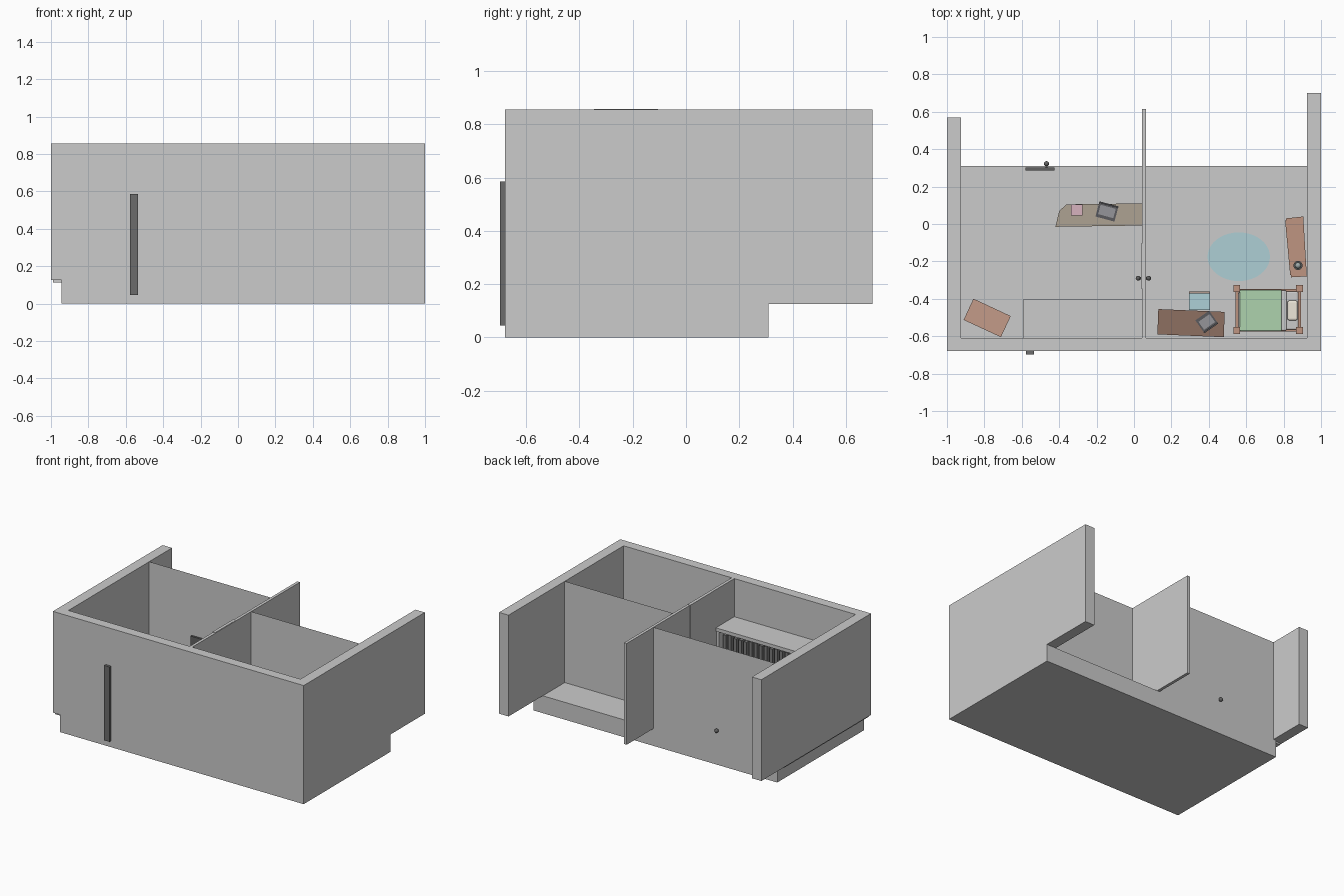
import bpy, bmesh, math, random
from mathutils import Vector, Matrix

if "Cube" in bpy.data.objects:
    bpy.data.objects.remove(bpy.data.objects["Cube"])
random.seed(3)
FL = 0.125   # floor level
TOP = 0.855  # wall top
mats = {}

def paint(o, c):
    if c:
        if c not in mats:
            mats[c] = bpy.data.materials.new("paint")
            mats[c].diffuse_color = (*c, 1)
        o.data.materials.append(mats[c])
    return o

def finish(name, bm, c=None):
    bmesh.ops.recalc_face_normals(bm, faces=bm.faces)
    me = bpy.data.meshes.new(name)
    bm.to_mesh(me)
    bm.free()
    o = bpy.data.objects.new(name, me)
    bpy.context.collection.objects.link(o)
    return paint(o, c)

def box(name, x, y, z, c=None, rot=None, bevel=0):
    """Box from ranges; rot = (degrees, pivot x, pivot y)."""
    bm = bmesh.new()
    bmesh.ops.create_cube(bm, size=1)
    for v in bm.verts:
        v.co = Vector((r[0] + (r[1] - r[0]) * (k + .5)) for r, k in zip((x, y, z), v.co))
    if rot:
        bmesh.ops.rotate(bm, verts=bm.verts, cent=(rot[1], rot[2], 0),
                         matrix=Matrix.Rotation(math.radians(rot[0]), 3, 'Z'))
    o = finish(name, bm, c)
    if bevel:
        m = o.modifiers.new("bevel", 'BEVEL')
        m.width, m.segments = bevel, 3
    return o

def prism(name, pts, z0, z1, c=None):
    bm = bmesh.new()
    f = bm.faces.new([bm.verts.new((x, y, z0)) for x, y in pts])
    e = bmesh.ops.extrude_face_region(bm, geom=[f])
    bmesh.ops.translate(bm, verts=[v for v in e['geom'] if isinstance(v, bmesh.types.BMVert)],
                        vec=(0, 0, z1 - z0))
    return finish(name, bm, c)

def rod(name, p, q, r, c=None, n=16):
    p, q = Vector(p), Vector(q)
    bm = bmesh.new()
    m = Matrix.Translation((p + q) / 2) @ (q - p).to_track_quat('Z', 'Y').to_matrix().to_4x4()
    bmesh.ops.create_cone(bm, cap_ends=True, segments=n, radius1=r, radius2=r,
                          depth=(q - p).length, matrix=m)
    return finish(name, bm, c)

def ball(name, p, r, c=None):
    bm = bmesh.new()
    bmesh.ops.create_uvsphere(bm, u_segments=16, v_segments=10, radius=r, matrix=Matrix.Translation(p))
    for f in bm.faces:
        f.smooth = True
    return finish(name, bm, c)

def sheet(name, x0, x1, y):
    bm = bmesh.new()
    bm.faces.new([bm.verts.new(p) for p in ((x0, y, FL), (x1, y, FL), (x1, y, TOP), (x0, y, TOP))])
    return finish(name, bm)

def laptop(name, cx, cy, z, deg, w, d, flip=1):
    dark, key = (.1, .1, .11), (.3, .3, .32)
    r = (deg, cx, cy)
    box(name + "_base", (cx - w/2, cx + w/2), (cy - d/2, cy + d/2), (z, z + .006), dark, r)
    box(name + "_keys", (cx - w*.4, cx + w*.4), (cy - d*.3, cy + d*.35), (z + .006, z + .008), key, r)
    e = cy + flip * d/2
    box(name + "_screen", (cx - w/2, cx + w/2), (e - .004, e + .004), (z, z + d), dark, r)

dark = (.12, .12, .12)
# shell
box("floor", (-.945, 1), (-.68, .31), (0, FL))
box("floor_lip", (-.99, -.945), (-.67, .30), (.113, FL))
box("front_wall", (-.925, 1), (-.68, -.61), (FL, TOP))
box("left_wall", (-1, -.925), (-.68, .57), (FL, TOP))
box("right_wall", (.925, 1), (-.61, .70), (FL, TOP))
box("dividing_wall", (.042, .063), (-.61, .615), (FL, TOP))
sheet("back_wall_left_room", -.925, .042, .31)
sheet("back_wall_right_room", .063, .925, .06)

# doors with handles
box("back_door", (-.58, -.425), (.287, .302), (FL, .42), dark)
rod("back_handle_stem", (-.468, .285, .25), (-.468, .325, .25), .006, dark)
ball("back_handle_knob", (-.468, .322, .25), .014, dark)
box("inner_door", (.038, .06), (-.345, -.105), (FL, TOP + .002))
rod("inner_handle_stem", (.022, -.29, .42), (.08, -.29, .42), .006, dark)
for i, x in enumerate((.022, .078)):
    ball(f"inner_handle_knob_{i}", (x, -.29, .42), .013, dark)

# loose board on the front of the house
box("outer_board", (-.578, -.535), (-.698, -.68), (.045, .585), (.15, .15, .15))

# bookcase
box("bookcase_top", (-.59, .042), (-.61, -.40), (.555, .58))
for i, x in enumerate((-.59, .022)):
    box(f"bookcase_side_{i}", (x, x + .02), (-.61, -.41), (FL, .555))
for i, z in enumerate((FL, .27, .41)):
    box(f"bookcase_shelf_{i}", (-.57, .022), (-.61, -.41), (z, z + .015))
    for k in range(14):
        x = -.555 + k * .041
        box(f"book_{i}_{k}", (x, x + .024), (-.59, -.425),
            (z + .015, z + .115 + random.uniform(0, .015)), (.2, .2, .2))

# reception counter
wood = (.42, .36, .29)
prism("counter_top", [(-.42, -.015), (.042, -.008), (.042, .11), (-.36, .105), (-.40, .07)], .25, .265, wood)
for i, (x, y) in enumerate(((-.385, .01), (-.36, .075), (.02, .015), (.02, .085))):
    box(f"counter_leg_{i}", (x - .01, x + .01), (y - .01, y + .01), (FL, .25), wood)
box("paper_stack", (-.338, -.275), (.045, .105), (.265, .275), (.68, .45, .52))
laptop("counter_laptop", -.145, .065, .265, -15, .105, .08)

# corner crate
box("corner_crate", (-.895, -.675), (-.565, -.44), (FL, .22), (.55, .33, .25)).hide_render = False
crate = bpy.data.objects["corner_crate"]
crate.data.transform(Matrix.Translation((-.785, -.5025, 0)) @ Matrix.Rotation(math.radians(-25), 4, 'Z')
                     @ Matrix.Diagonal((1, .98, 1, 1)) @ Matrix.Diagonal((1, 1.02, 1, 1))
                     @ Matrix.Translation((.785, .5025, 0)))
for v in crate.data.vertices:   # trim into the corner
    v.co.y = max(v.co.y, -.605)

# bed
red, frame = (.52, .30, .22), (.50, .29, .21)
for x in (.55, .885):
    for y in (-.345, -.57):
        h = .29 if x > .6 else .25
        box("bed_post", (x - .018, x + .018), (y - .018, y + .018), (FL, h), red)
box("bed_headboard", (.877, .893), (-.57, -.345), (.15, .27), frame)
box("bed_footboard", (.542, .558), (-.57, -.345), (.15, .225), frame)
for y in (-.575, -.36):
    box("bed_rail", (.55, .885), (y, y + .012), (.15, .18), frame)
box("mattress", (.56, .877), (-.565, -.36), (.165, .2), (.8, .8, .8), bevel=.008)
box("blanket", (.565, .79), (-.572, -.353), (.17, .208), (.42, .65, .42), bevel=.006)
box("blanket_fold", (.783, .815), (-.570, -.355), (.17, .206), (.75, .75, .78), bevel=.006)
box("pillow", (.82, .875), (-.515, -.41), (.2, .225), (.85, .8, .7), bevel=.01)

# writing desk
brown = (.27, .16, .12)
prism("desk_top", [(.13, -.455), (.485, -.47), (.48, -.605), (.125, -.59)], .25, .265, brown)
prism("desk_drawers", [(.135, -.465), (.235, -.468), (.23, -.585), (.13, -.583)], FL, .25, brown)
prism("desk_side", [(.465, -.475), (.48, -.475), (.475, -.6), (.46, -.6)], FL, .25, brown)
laptop("desk_laptop", .388, -.522, .265, -145, .09, .08)

# chair
teal = (.42, .63, .68)
box("chair_seat", (.295, .405), (-.46, -.37), (.195, .21), teal)
box("chair_back", (.295, .405), (-.372, -.36), (.24, .31), (.45, .33, .28))
for x in (.295, .393):
    box("chair_rear_leg", (x, x + .012), (-.372, -.36), (FL, .3), frame)
    box("chair_front_leg", (x, x + .012), (-.46, -.448), (FL, .195), frame)

# rug
prism("rug", [(.56 + .167 * math.cos(a * math.tau / 40), -.175 + .13 * math.sin(a * math.tau / 40))
              for a in range(40)], FL, .13, (.42, .62, .66))

# dresser with small clock
prism("dresser", [(.84, -.285), (.924, -.28), (.905, .04), (.812, .03)], FL, .27, red)
for i, z in enumerate((.14, .183, .226)):
    prism(f"dresser_drawer_{i}", [(.835, -.272), (.85, -.272), (.825, .02), (.808, .02)], z, z + .036, frame)
rod("clock_base", (.877, -.222, .27), (.877, -.222, .285), .024, dark, 24)
ball("clock_bell", (.877, -.222, .292), .016, (.35, .4, .4))

for m in bpy.data.materials:
    if m.users and not m.is_grease_pencil:
        m.use_nodes = True
        m.node_tree.nodes["Principled BSDF"].inputs["Base Color"].default_value = m.diffuse_color
